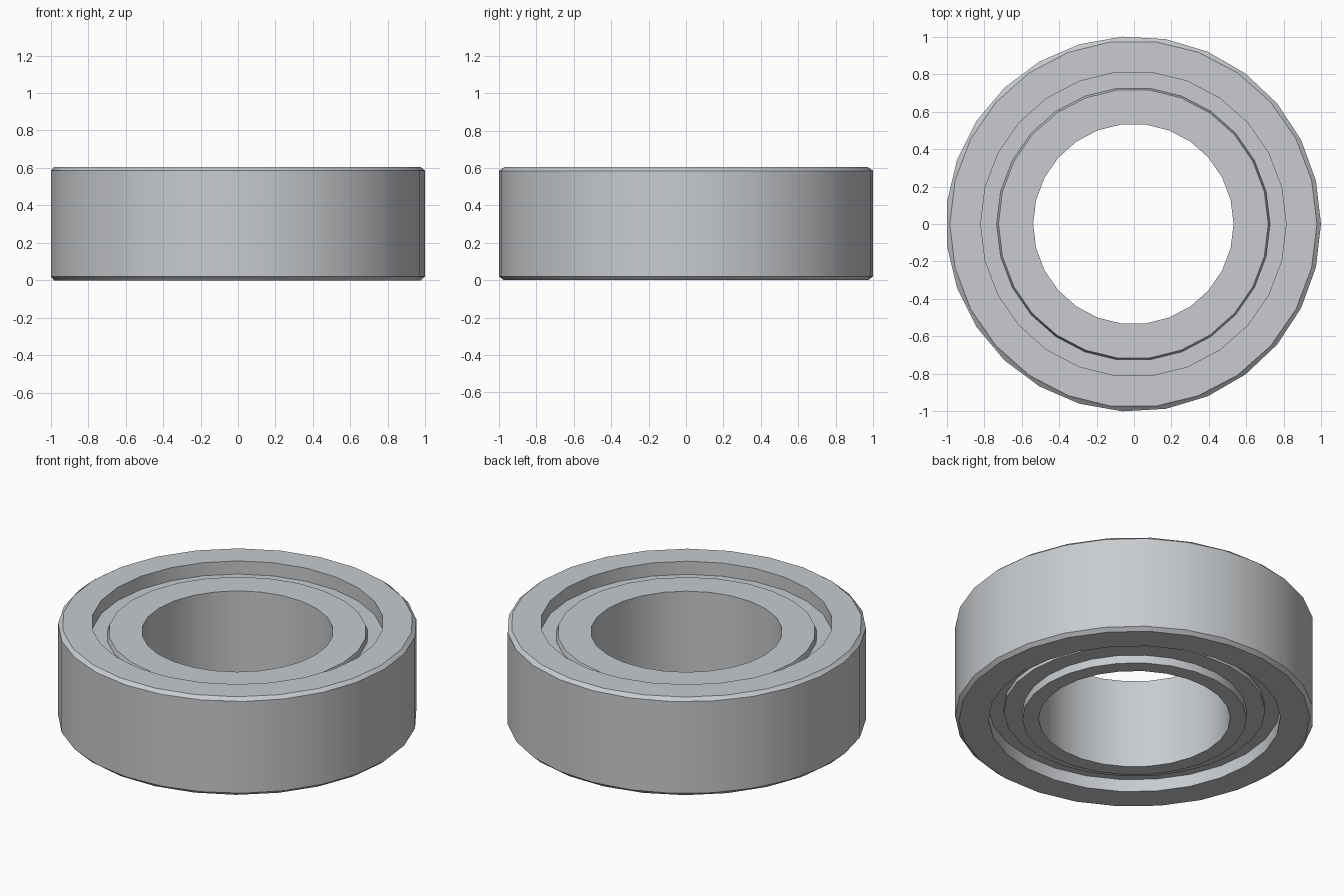
import bpy, bmesh, math

if "Cube" in bpy.data.objects:
    bpy.data.objects.remove(bpy.data.objects["Cube"])

STEEL = bpy.data.materials.new("brushed_steel")
STEEL.diffuse_color = (0.58, 0.60, 0.62, 1)
STEEL.use_nodes = True
STEEL.node_tree.nodes["Principled BSDF"].inputs["Base Color"].default_value = STEEL.diffuse_color
SHIFT = -0.0034      # recentres the odd-sided outer wall


def lathe(name, profile, closed=False):
    """Skin circles (radius, z, sides), listed so that faces point outward."""
    bm = bmesh.new()
    rings = []
    for r, z, n in profile:
        rings.append([bm.verts.new((r * math.cos(2 * math.pi * i / n) + SHIFT,
                                    r * math.sin(2 * math.pi * i / n), z))
                      for i in range(n)])
    pairs = list(zip(rings, rings[1:]))
    if closed:
        pairs.append((rings[-1], rings[0]))
    for a, b in pairs:
        na, nb, i, j = len(a), len(b), 0, 0
        while i < na or j < nb:
            ta, tb = (i + 1) / na, (j + 1) / nb
            a0, b0, a1, b1 = a[i % na], b[j % nb], a[(i + 1) % na], b[(j + 1) % nb]
            if abs(ta - tb) < 1e-6:
                bm.faces.new((a0, a1, b1, b0))
                i, j = i + 1, j + 1
            elif ta < tb:
                bm.faces.new((a0, a1, b0))
                i += 1
            else:
                bm.faces.new((a0, b1, b0))
                j += 1
    mesh = bpy.data.meshes.new(name)
    bm.to_mesh(mesh)
    bm.free()
    mesh.materials.append(STEEL)
    ob = bpy.data.objects.new(name, mesh)
    bpy.context.collection.objects.link(ob)
    bpy.ops.object.select_all(action='DESELECT')
    ob.select_set(True)
    bpy.context.view_layer.objects.active = ob
    bpy.ops.object.shade_smooth_by_angle(angle=math.radians(30))
    return ob


N = 26
# outer race with chamfered rims, open where the seals meet it
lathe("outer_race", [(0.815, 0.077, N), (0.815, 0, N), (0.98, 0, N),
                     (1.0017, 0.02, 27), (1.0017, 0.585, 27),
                     (0.98, 0.604, N), (0.815, 0.604, N), (0.815, 0.523, N)])

# recessed seals between the races
lathe("top_seal", [(0.815, 0.523, N), (0.73, 0.523, N)])
lathe("bottom_seal", [(0.73, 0.077, N), (0.815, 0.077, N)])

# inner race with a narrow boss underneath and a through bore
lathe("inner_race", [(0.535, 0, N), (0.626, 0, N), (0.626, 0.05, N),
                     (0.73, 0.05, N), (0.73, 0.523, N), (0.72, 0.55, N),
                     (0.535, 0.55, N)], closed=True)
